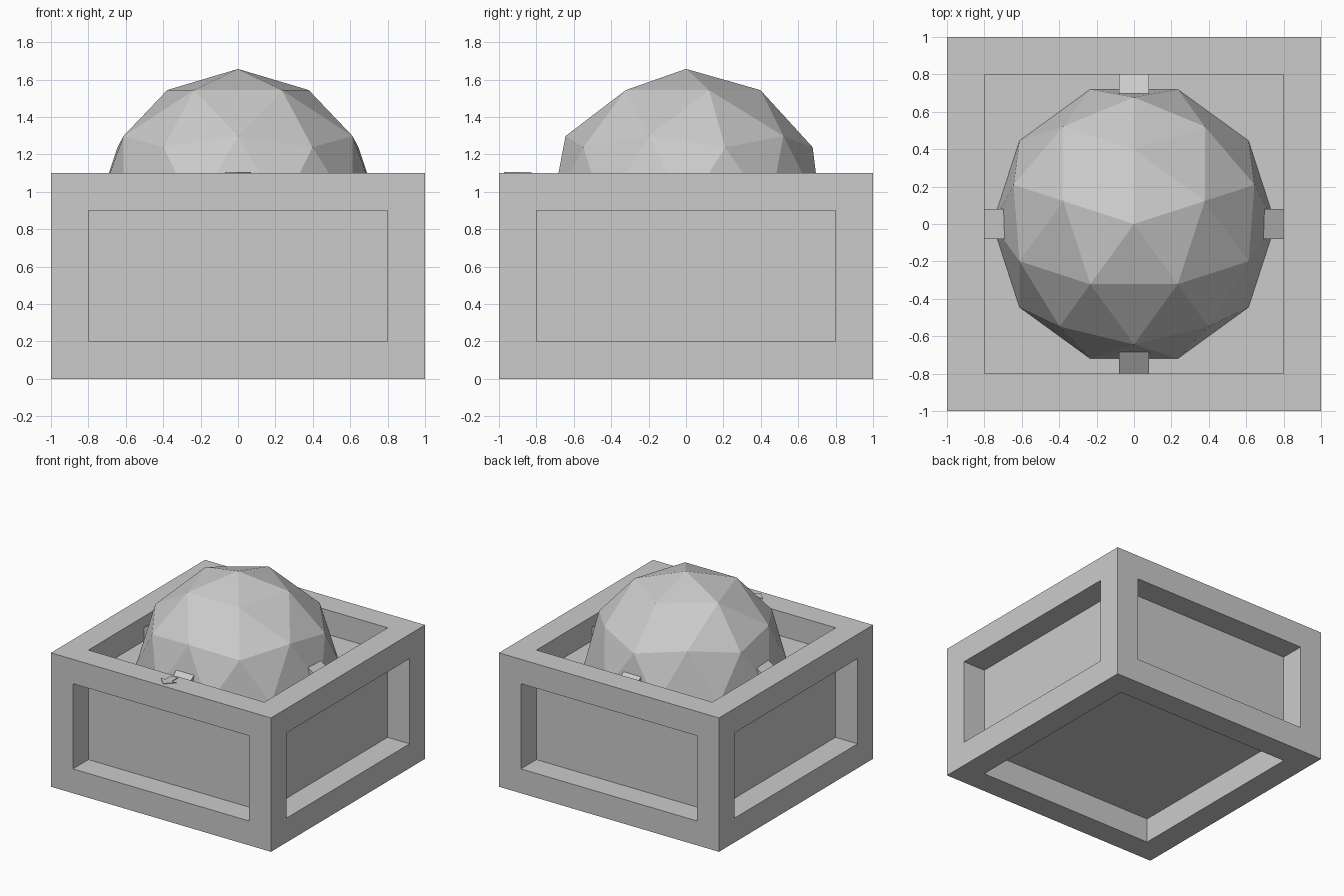
import bpy
import bmesh
from math import pi
from mathutils import Matrix, Vector

cube = bpy.data.objects.get("Cube")
if cube:
    bpy.data.objects.remove(cube, do_unlink=True)

grey = bpy.data.materials.new("plain_grey")
grey.use_nodes = True
colour = (0.6, 0.6, 0.6, 1)
grey.diffuse_color = colour
grey.node_tree.nodes["Principled BSDF"].inputs["Base Color"].default_value = colour

HEIGHT = 1.1   # top of the frame
BAR = 0.2      # thickness of the frame bars
FLOOR = HEIGHT - BAR


def add_object(name, bm):
    bmesh.ops.recalc_face_normals(bm, faces=bm.faces)
    mesh = bpy.data.meshes.new(name)
    bm.to_mesh(mesh)
    bm.free()
    mesh.materials.append(grey)
    obj = bpy.data.objects.new(name, mesh)
    bpy.context.collection.objects.link(obj)
    return obj


def extrude_profile(name, points, offset, turn=0):
    """Solid from a flat outline, turned about the vertical axis."""
    bm = bmesh.new()
    face = bm.faces.new([bm.verts.new(p) for p in points])
    result = bmesh.ops.extrude_face_region(bm, geom=[face])
    moved = [v for v in result["geom"] if isinstance(v, bmesh.types.BMVert)]
    bmesh.ops.translate(bm, verts=moved, vec=Vector(offset))
    bmesh.ops.rotate(bm, verts=bm.verts, matrix=Matrix.Rotation(turn, 3, "Z"))
    return add_object(name, bm)


# Box with a straight-walled recess on all six sides
bm = bmesh.new()
bmesh.ops.create_cube(bm, size=1)
bmesh.ops.scale(bm, vec=(2, 2, HEIGHT), verts=bm.verts)
bmesh.ops.translate(bm, vec=(0, 0, HEIGHT / 2), verts=bm.verts)
bmesh.ops.recalc_face_normals(bm, faces=bm.faces)
panels = list(bm.faces)
bmesh.ops.inset_individual(bm, faces=panels, thickness=BAR, depth=0,
                           use_even_offset=True)
panels = bmesh.ops.extrude_discrete_faces(bm, faces=panels)["faces"]
for panel in panels:
    panel.normal_update()
    bmesh.ops.translate(bm, verts=panel.verts, vec=-BAR * panel.normal)
add_object("box_frame", bm)

# Faceted dome resting in the top recess, cut off at the recess floor
bm = bmesh.new()
bmesh.ops.create_icosphere(
    bm, subdivisions=2, radius=0.757,
    matrix=Matrix.Translation((0, 0, FLOOR)) @ Matrix.Rotation(pi / 2, 4, "Z"))
lower = [v for v in bm.verts if v.co.z < FLOOR - 0.01]
bmesh.ops.delete(bm, geom=lower, context="VERTS")
add_object("dome", bm)

# Four sloping clips between the dome and the recess walls
clip = [(0.66, -0.08, FLOOR), (0.8, -0.08, FLOOR),
        (0.8, -0.08, 1.01), (0.66, -0.08, 1.1)]
for i, side in enumerate(("left", "back", "right", "front")):
    extrude_profile(side + "_clip", clip, (0, 0.16, 0), i * pi / 2)

# Thin arrow on the front bar, pointing forward
half = [(0.03, -0.825), (0.03, -0.9), (0.07, -0.9)]
outline = half + [(0, -0.972)] + [(-x, y) for x, y in reversed(half)]
extrude_profile("front_arrow", [(x, y, HEIGHT - 0.004) for x, y in outline],
                (0, 0, 0.009))
